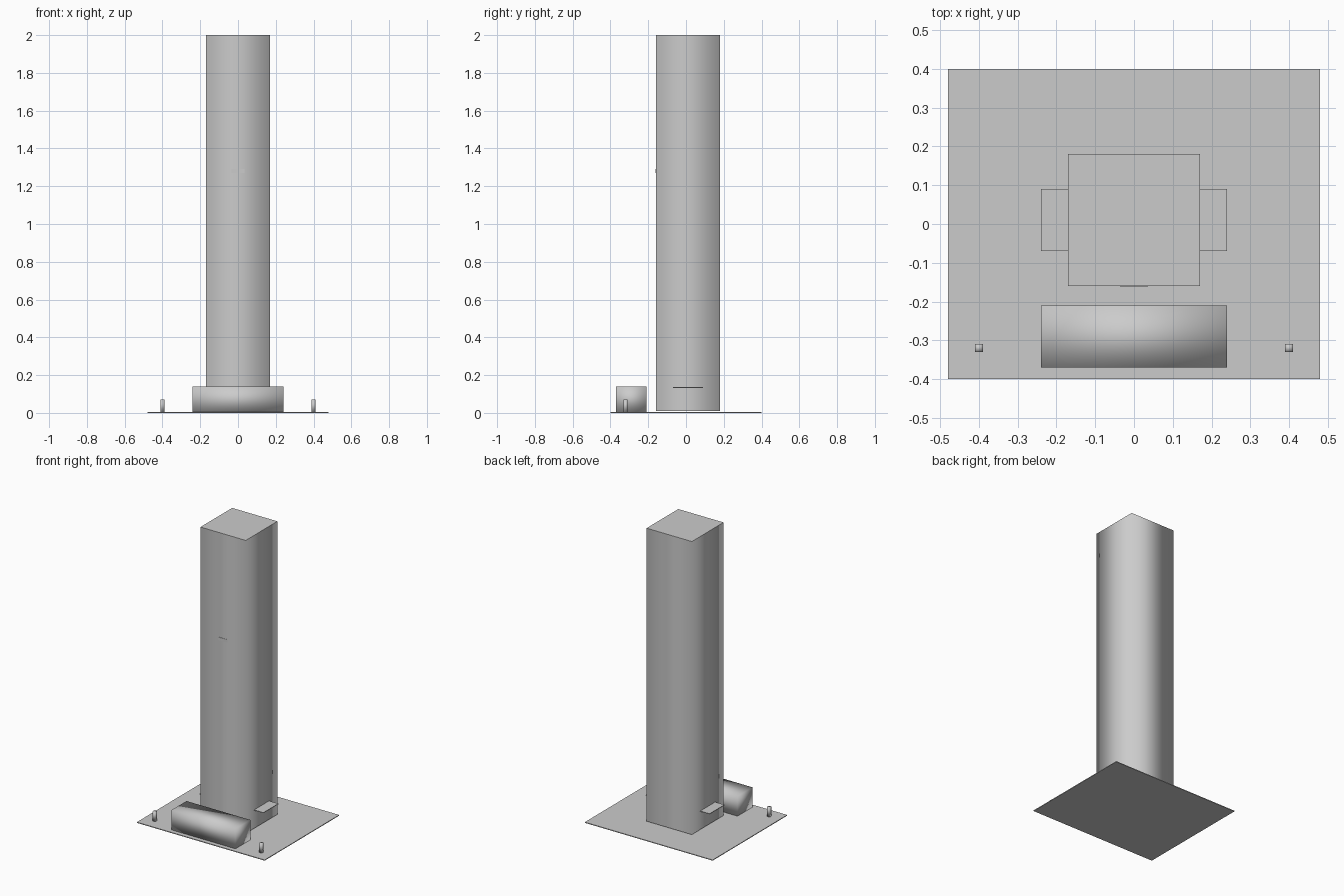
import bpy, bmesh

if "Cube" in bpy.data.objects:
    bpy.data.objects.remove(bpy.data.objects["Cube"])

grey = bpy.data.materials.new("light_grey")
grey.diffuse_color = (0.6, 0.6, 0.6, 1)
grey.use_nodes = True
grey.node_tree.nodes["Principled BSDF"].inputs["Base Color"].default_value = grey.diffuse_color


def box(name, x, y, z, smooth=False, flat_cap=False):
    """Box from (min, max) ranges; smooth sides blend across corners."""
    me = bpy.data.meshes.new(name)
    bm = bmesh.new()
    bmesh.ops.create_cube(bm, size=1)
    for v in bm.verts:
        v.co = [lo + (c + 0.5) * (hi - lo) for c, (lo, hi) in zip(v.co, (x, y, z))]
    for f in bm.faces:
        f.smooth = smooth
    if flat_cap:
        for f in bm.faces:
            if abs(f.normal.z) > 0.5:
                for e in f.edges:
                    e.smooth = False
    bm.to_mesh(me)
    bm.free()
    me.materials.append(grey)
    ob = bpy.data.objects.new(name, me)
    bpy.context.collection.objects.link(ob)
    return ob


# Ground plate
box("ground_plate", (-0.48, 0.48), (-0.4, 0.4), (0, 0.005))

# Tall tower with a flat roof, and a small plate on its front
box("tower", (-0.17, 0.17), (-0.16, 0.18), (0.01, 2), smooth=True, flat_cap=True)
box("front_plate", (-0.035, 0.035), (-0.162, -0.16), (1.27, 1.29))

# Low entrance block in front of the tower
box("entrance_block", (-0.24, 0.24), (-0.37, -0.21), (0.005, 0.14), smooth=True)

# Matching parts on both sides: canopy and gate post
for side, s in (("left", -1), ("right", 1)):
    box(side + "_canopy", tuple(sorted((s * 0.17, s * 0.24))), (-0.07, 0.09), (0.132, 0.136))
    box(side + "_post", (s * 0.4 - 0.01, s * 0.4 + 0.01), (-0.33, -0.31), (0.005, 0.07), smooth=True)
